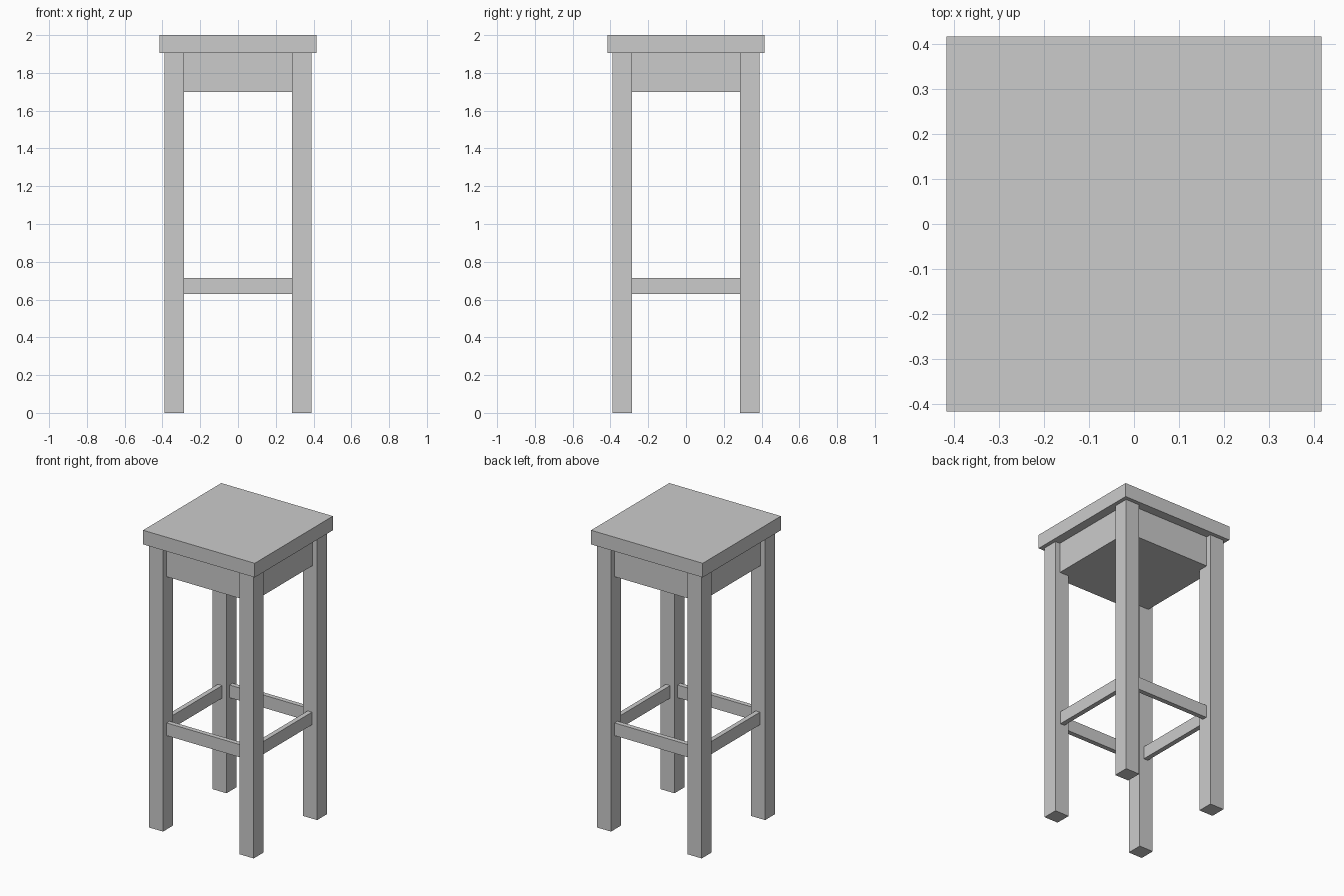
import bpy
from mathutils import Matrix
from math import pi

if "Cube" in bpy.data.objects:
    bpy.data.objects.remove(bpy.data.objects["Cube"])

LEG_OUT, LEG_IN = 0.389, 0.285
SEAT_BOTTOM = 1.905


def box(name, lo, hi):
    """Axis-aligned box between two opposite corners."""
    size = [b - a for a, b in zip(lo, hi)]
    mid = [(a + b) / 2 for a, b in zip(lo, hi)]
    bpy.ops.mesh.primitive_cube_add(size=1)
    ob = bpy.context.object
    ob.name = name
    ob.data.transform(Matrix.Translation(mid) @ Matrix.Diagonal((*size, 1)))
    return ob


# Square seat slab
box("seat", (-0.415, -0.415, SEAT_BOTTOM), (0.415, 0.415, 2.0))

# Solid apron block under the seat, set back from the leg faces
box("apron", (-0.354, -0.354, 1.70), (0.354, 0.354, SEAT_BOTTOM))

# Each side: one corner leg and one stretcher, turned in quarter steps
for i, side in enumerate(("front", "right", "back", "left")):
    leg = box(side + "_leg", (-LEG_OUT, -LEG_OUT, 0), (-LEG_IN, -LEG_IN, SEAT_BOTTOM))
    rail = box(side + "_stretcher", (-LEG_IN, -0.350, 0.63), (LEG_IN, -0.318, 0.715))
    for ob in (leg, rail):
        ob.data.transform(Matrix.Rotation(i * pi / 2, 4, 'Z'))
